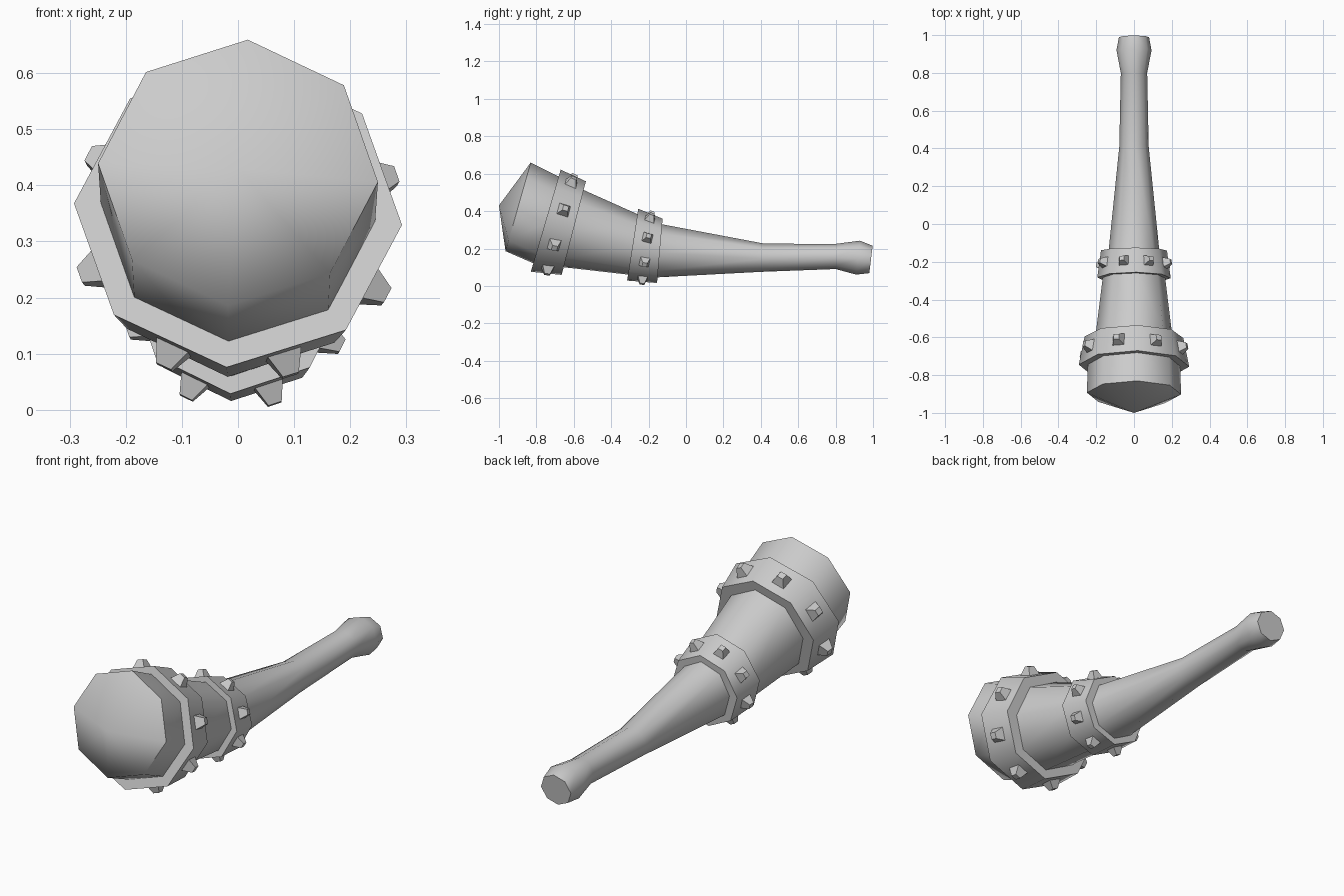
import bpy, bmesh, math
from mathutils import Vector, Matrix

if "Cube" in bpy.data.objects:
    bpy.data.objects.remove(bpy.data.objects["Cube"])

SIDES = 8
PHASE = 0.07


def ring(top, bottom, w):
    # Tilted octagon given by its top (y, z), bottom (y, z) and half width
    t, b = Vector((0, *top)), Vector((0, *bottom))
    c, up = (t + b) / 2, (t - b) / 2
    pts = []
    for i in range(SIDES):
        a = PHASE + i * math.tau / SIDES
        pts.append(c + up * math.cos(a) + Vector((w * math.sin(a), 0, 0)))
    return pts


def finish(bm, name, angle):
    bmesh.ops.recalc_face_normals(bm, faces=bm.faces)
    me = bpy.data.meshes.new(name)
    bm.to_mesh(me)
    bm.free()
    ob = bpy.data.objects.new(name, me)
    bpy.context.collection.objects.link(ob)
    bpy.ops.object.select_all(action='DESELECT')
    ob.select_set(True)
    bpy.context.view_layer.objects.active = ob
    bpy.ops.object.shade_smooth_by_angle(angle=math.radians(angle))
    return ob


def loft(name, rings, tip=None, angle=55):
    bm = bmesh.new()
    loops = [[bm.verts.new(p) for p in r] for r in rings]
    for a, b in zip(loops, loops[1:]):
        for i in range(SIDES):
            j = (i + 1) % SIDES
            bm.faces.new((a[i], a[j], b[j], b[i]))
    bm.faces.new(loops[0])
    if tip:
        t = bm.verts.new(tip)
        for i in range(SIDES):
            bm.faces.new((loops[-1][i], loops[-1][(i + 1) % SIDES], t))
    else:
        bm.faces.new(loops[-1])
    return finish(bm, name, angle)


# Handle with flared pommel, widening towards the head
loft("handle", [
    ring((0.998, 0.215), (0.98, 0.068), 0.08),
    ring((0.93, 0.242), (0.91, 0.06), 0.093),
    ring((0.80, 0.225), (0.80, 0.09), 0.07),
    ring((0.42, 0.226), (0.40, 0.075), 0.078),
    ring((-0.13, 0.33), (-0.16, 0.045), 0.135),
    ring((-0.25, 0.38), (-0.31, 0.06), 0.165),
    ring((-0.54, 0.51), (-0.66, 0.10), 0.205),
    ring((-0.60, 0.54), (-0.74, 0.11), 0.22),
])

# Blunt head with a shallow pointed front
loft("head", [
    ring((-0.58, 0.53), (-0.72, 0.11), 0.22),
    ring((-0.67, 0.58), (-0.82, 0.122), 0.245),
    ring((-0.83, 0.66), (-0.965, 0.185), 0.25),
], tip=(0, -1.0, 0.43), angle=60)


def studded_band(name, front, back, size, height):
    loft(name, [back, front], angle=50)
    fc = sum(front, Vector()) / SIDES
    bc = sum(back, Vector()) / SIDES
    # One blunt four-sided stud in the middle of each band face
    bm = bmesh.new()
    for i in range(SIDES):
        j = (i + 1) % SIDES
        mid = (front[i] + front[j] + back[i] + back[j]) / 4
        along = ((front[i] + front[j]) - (back[i] + back[j])).normalized()
        n = (front[j] - front[i]).cross(along).normalized()
        if n.dot(mid - (fc + bc) / 2) < 0:
            n = -n
        side = n.cross(along)
        rot = Matrix((along, side, n)).transposed().to_4x4()
        m = Matrix.Translation(mid + n * (height / 2 - 0.01)) @ rot \
            @ Matrix.Rotation(math.pi / 4, 4, 'Z')
        bmesh.ops.create_cone(bm, cap_ends=True, segments=4, radius1=size,
                              radius2=size * 0.42, depth=height, matrix=m)
    finish(bm, name + "_studs", 30)


# Two tilted bands around the shaft
studded_band("large_band",
             ring((-0.67, 0.622), (-0.83, 0.075), 0.293),
             ring((-0.535, 0.56), (-0.665, 0.058), 0.262), 0.05, 0.05)
studded_band("small_band",
             ring((-0.255, 0.413), (-0.315, 0.028), 0.195),
             ring((-0.125, 0.36), (-0.155, 0.015), 0.175), 0.042, 0.046)
